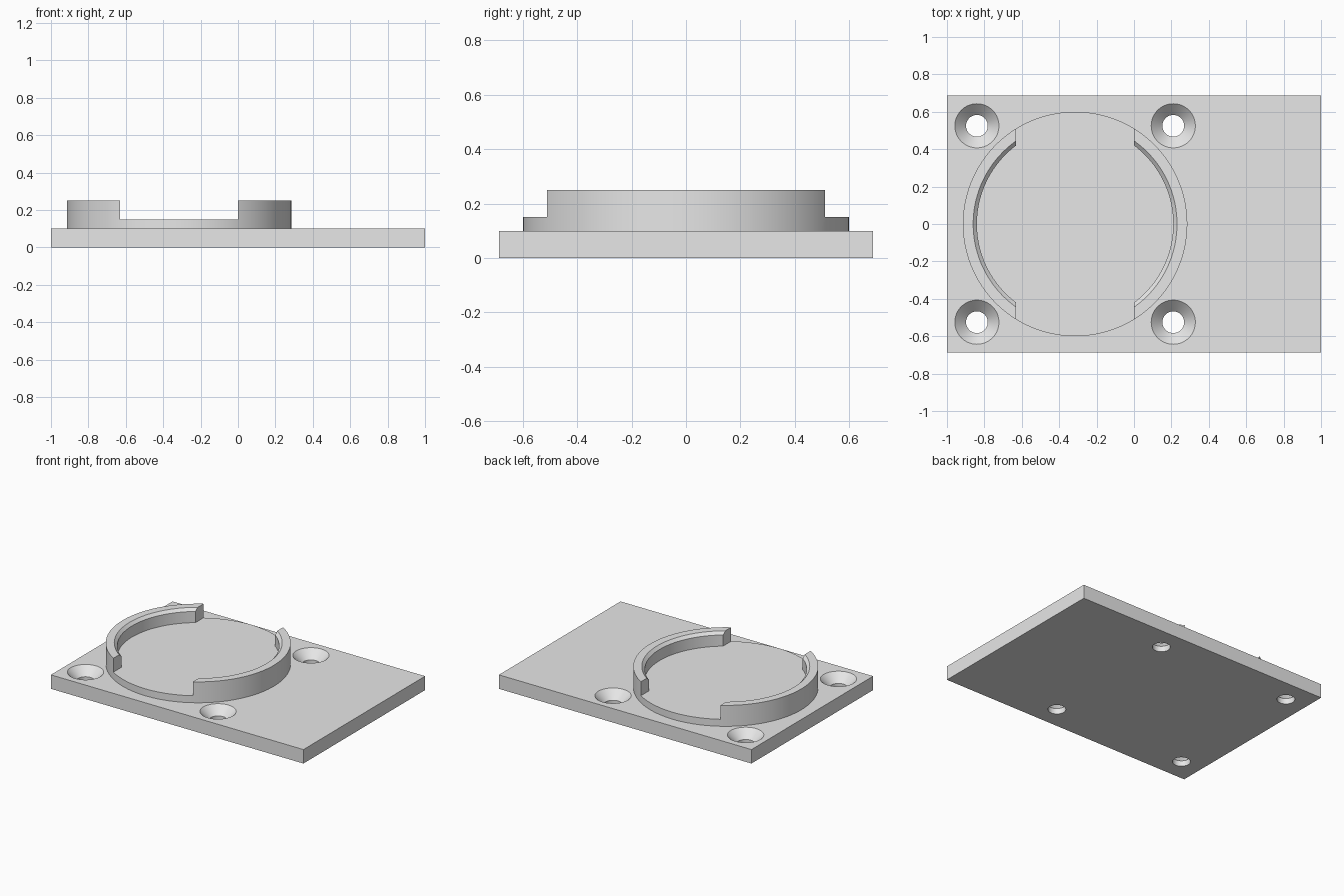
import bpy, bmesh, math
from mathutils import Matrix

cube = bpy.data.objects.get("Cube")
if cube:
    bpy.data.objects.remove(cube, do_unlink=True)

# Main dimensions
HALF_Y = 0.688
PLATE_TOP = 0.1
FLOOR = 0.15
RIM_TOP = 0.25
CUP_X = -0.315
CUP_R = 0.6
GAP = 0.315
HOLE_Y = 0.525

grey = bpy.data.materials.new("light_grey")
grey.use_nodes = True
colour = (0.8, 0.8, 0.8, 1)
grey.diffuse_color = colour
grey.node_tree.nodes["Principled BSDF"].inputs["Base Color"].default_value = colour


def finish(name, bm):
    bmesh.ops.recalc_face_normals(bm, faces=bm.faces)
    mesh = bpy.data.meshes.new(name)
    bm.to_mesh(mesh)
    bm.free()
    mesh.materials.append(grey)
    obj = bpy.data.objects.new(name, mesh)
    bpy.context.collection.objects.link(obj)
    return obj


def box(name, x0, x1, half_y, z0, z1):
    bm = bmesh.new()
    size = Matrix.Diagonal((x1 - x0, 2 * half_y, z1 - z0, 1))
    place = Matrix.Translation(((x0 + x1) / 2, 0, (z0 + z1) / 2))
    bmesh.ops.create_cube(bm, size=1, matrix=place @ size)
    return finish(name, bm)


def lathe(name, profile, x, y, sides):
    """Closed solid of revolution from (radius, height) points, bottom to top."""
    bm = bmesh.new()
    rings = []
    for r, z in profile:
        turns = [math.tau * i / sides for i in range(sides)]
        rings.append([bm.verts.new((x + r * math.cos(a), y + r * math.sin(a), z))
                      for a in turns])
    for low, high in zip(rings, rings[1:]):
        for i in range(sides):
            j = (i + 1) % sides
            bm.faces.new((low[i], low[j], high[j], high[i]))
    bm.faces.new(rings[0][::-1])
    bm.faces.new(rings[-1])
    return finish(name, bm)


def cut(target, cutter):
    mod = target.modifiers.new("cut", "BOOLEAN")
    mod.operation = "DIFFERENCE"
    mod.solver = "EXACT"
    mod.object = cutter
    bpy.context.view_layer.objects.active = target
    bpy.ops.object.modifier_apply(modifier=mod.name)
    bpy.data.objects.remove(cutter, do_unlink=True)


# Base plate with four countersunk screw holes
plate = box("base_plate", -1, 1, HALF_Y, 0, PLATE_TOP)
screw = [(0.058, -0.05), (0.058, 0.04), (0.118, PLATE_TOP), (0.118, 0.2)]
for hole_x in (-0.84, 0.21):
    for hole_y in (-HOLE_Y, HOLE_Y):
        cut(plate, lathe("screw_cutter", screw, hole_x, hole_y, 64))

# Round holder: solid disc, chamfered pocket, then a gap through front and back
holder = lathe("round_holder", [(CUP_R, PLATE_TOP), (CUP_R, RIM_TOP)], CUP_X, 0, 128)
pocket = [(0.525, FLOOR), (0.525, 0.23), (0.545, RIM_TOP), (0.545, 0.4)]
cutters = [lathe("pocket_cutter", pocket, CUP_X, 0, 128),
           box("gap_cutter", CUP_X - GAP, CUP_X + GAP, 1, FLOOR, 0.5)]
for cutter in cutters:
    cut(holder, cutter)

# Smooth the round walls and keep the edges crisp
bpy.ops.object.select_all(action="DESELECT")
for obj in (plate, holder):
    obj.select_set(True)
bpy.context.view_layer.objects.active = holder
bpy.ops.object.shade_smooth_by_angle(angle=math.radians(30))
